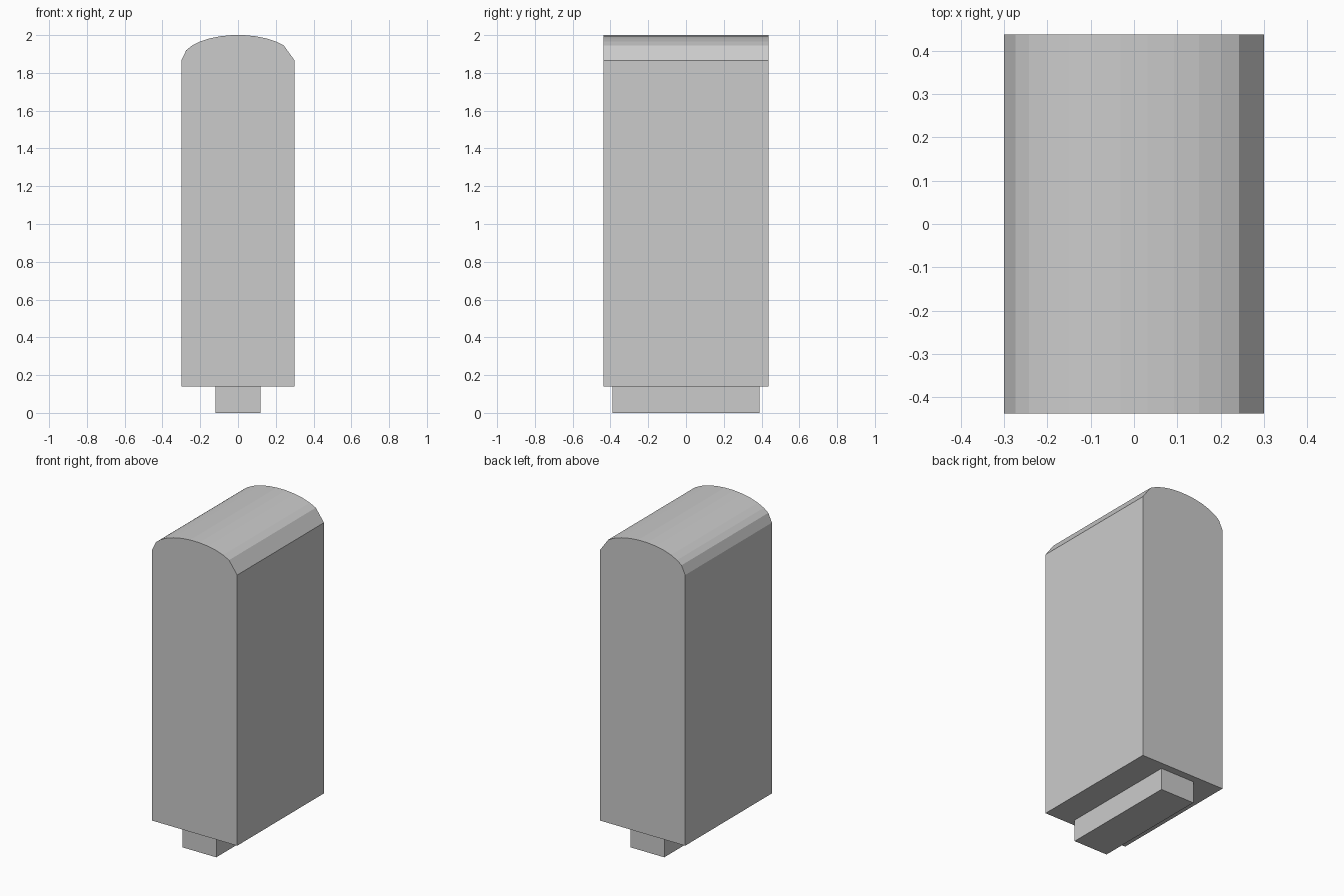
import bpy
import bmesh
from math import sin, cos, radians

if "Cube" in bpy.data.objects:
    bpy.data.objects.remove(bpy.data.objects["Cube"])


def extrude_profile(name, profile, half_depth):
    """Extrude an x-z outline along y, centred on y = 0."""
    bm = bmesh.new()
    face = bm.faces.new([bm.verts.new((x, -half_depth, z)) for x, z in profile])
    result = bmesh.ops.extrude_face_region(bm, geom=[face])
    moved = [v for v in result["geom"] if isinstance(v, bmesh.types.BMVert)]
    bmesh.ops.translate(bm, verts=moved, vec=(0, 2 * half_depth, 0))
    bmesh.ops.recalc_face_normals(bm, faces=bm.faces)
    mesh = bpy.data.meshes.new(name)
    bm.to_mesh(mesh)
    bm.free()
    obj = bpy.data.objects.new(name, mesh)
    bpy.context.collection.objects.link(obj)
    return obj


# Body: tall block with a faceted elliptical crown; wider facets at the sides
angles = [0] + list(range(36, 157, 12)) + [180]
rise = 0.135 / sin(radians(84))
crown = [(0.3 * cos(radians(a)), 1.865 + rise * sin(radians(a))) for a in angles]
extrude_profile("body", [(-0.3, 0.14), (0.3, 0.14)] + crown, 0.437)

# Foot: narrow bar under the body
extrude_profile("foot", [(-0.12, 0), (0.12, 0), (0.12, 0.14), (-0.12, 0.14)], 0.39)
